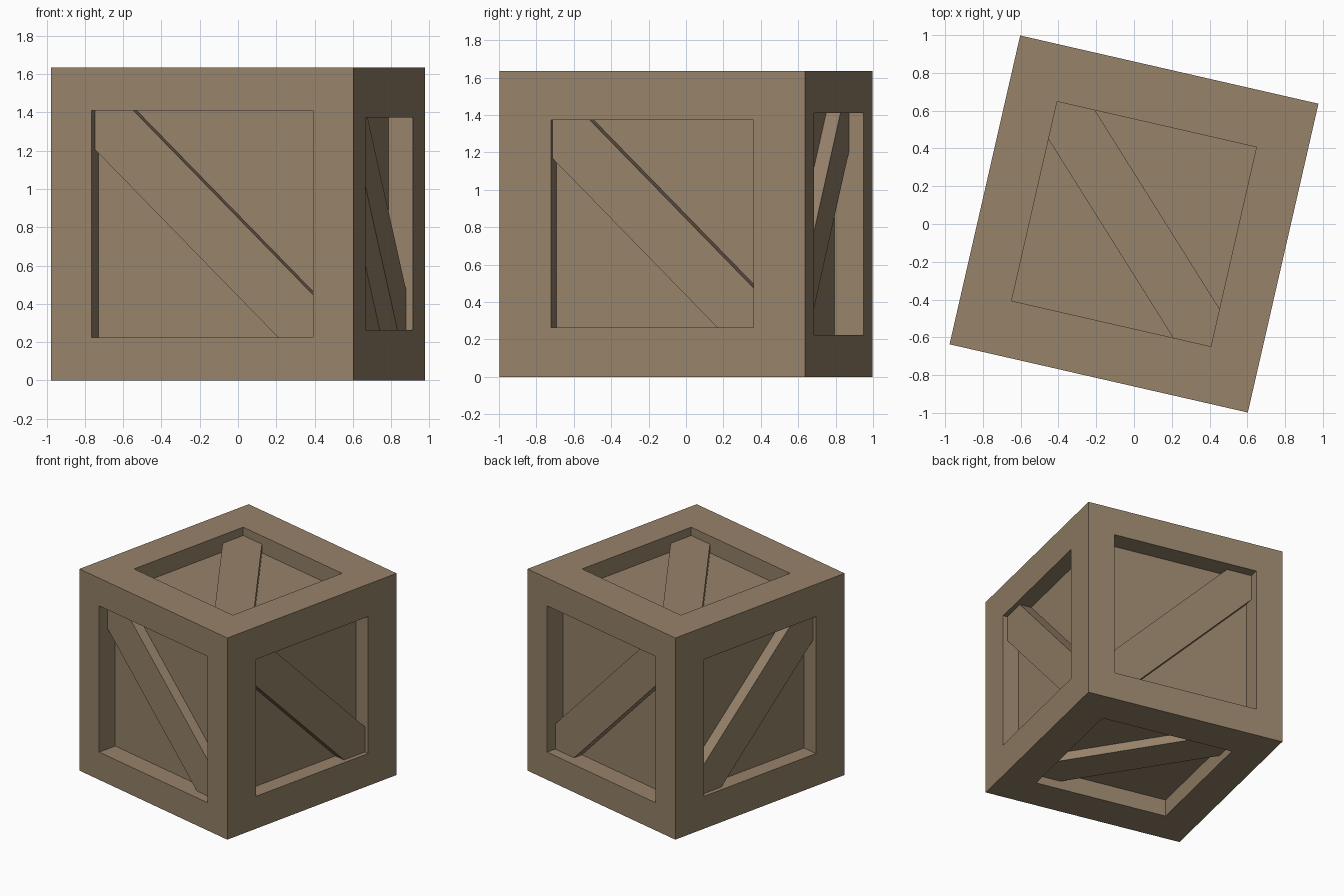
import bpy
import bmesh
import math
from mathutils import Matrix, Vector

default = bpy.data.objects.get("Cube")
if default:
    bpy.data.objects.remove(default, do_unlink=True)

wood = bpy.data.materials.new("brown_wood")
wood.use_nodes = True
WOOD = (0.305, 0.223, 0.144, 1)
wood.diffuse_color = WOOD
wood.node_tree.nodes["Principled BSDF"].inputs["Base Color"].default_value = WOOD

# Per axis x, y, z: outer half size, opening half size, brace face distance
HALF = (0.81, 0.8385, 0.8175)
OPENING = (0.555, 0.593, 0.541)
BRACE = (0.775, 0.7585, 0.75)
CORE = 0.68      # half size of the sunken panels
CUT = 0.205      # brace reach along each edge from the corner
PLACE = Matrix.Translation((0, 0, HALF[2])) @ Matrix.Rotation(math.radians(-12.88), 4, 'Z')


def add_object(name, bm):
    bmesh.ops.recalc_face_normals(bm, faces=bm.faces)
    mesh = bpy.data.meshes.new(name)
    bm.to_mesh(mesh)
    bm.free()
    mesh.materials.append(wood)
    obj = bpy.data.objects.new(name, mesh)
    obj.matrix_world = PLACE
    bpy.context.scene.collection.objects.link(obj)
    return obj


def tangents(axis):
    return [a for a in range(3) if a != axis]


# Crate body: a box with a square panel sunk into every face
bm = bmesh.new()
bmesh.ops.create_cube(bm, size=2)
bmesh.ops.scale(bm, vec=HALF, verts=bm.verts)
for face in list(bm.faces):
    axis = max(range(3), key=lambda a: abs(face.normal[a]))
    side = math.copysign(1, face.normal[axis])
    bmesh.ops.inset_individual(bm, faces=[face], thickness=0.2)
    for v in face.verts:
        for t in tangents(axis):
            v.co[t] = math.copysign(OPENING[axis], v.co[t])
    panel = bmesh.ops.extrude_discrete_faces(bm, faces=[face])["faces"][0]
    for v in panel.verts:
        v.co[axis] = side * CORE
add_object("crate_body", bm)


# Diagonal braces: six-sided boards running corner to corner
def add_brace(name, axis, side):
    h = OPENING[axis]
    k = h - CUT
    outline = [(-h, h), (-k, h), (h, -k), (h, -h), (k, -h), (-h, k)]
    t, s = tangents(axis)
    bm = bmesh.new()
    verts = []
    for a, b in outline:
        co = Vector()
        co[t], co[s], co[axis] = a, b, side * CORE
        verts.append(bm.verts.new(co))
    base = bm.faces.new(verts)
    top = bmesh.ops.extrude_face_region(bm, geom=[base], use_keep_orig=True)["geom"]
    for v in top:
        if isinstance(v, bmesh.types.BMVert):
            v.co[axis] = side * BRACE[axis]
    add_object(name, bm)


NAMES = (("left", "right"), ("back", "front"), ("top", "bottom"))
for axis, pair in enumerate(NAMES):
    for name, side in zip(pair, (1, -1)):
        add_brace(name + "_brace", axis, side)
